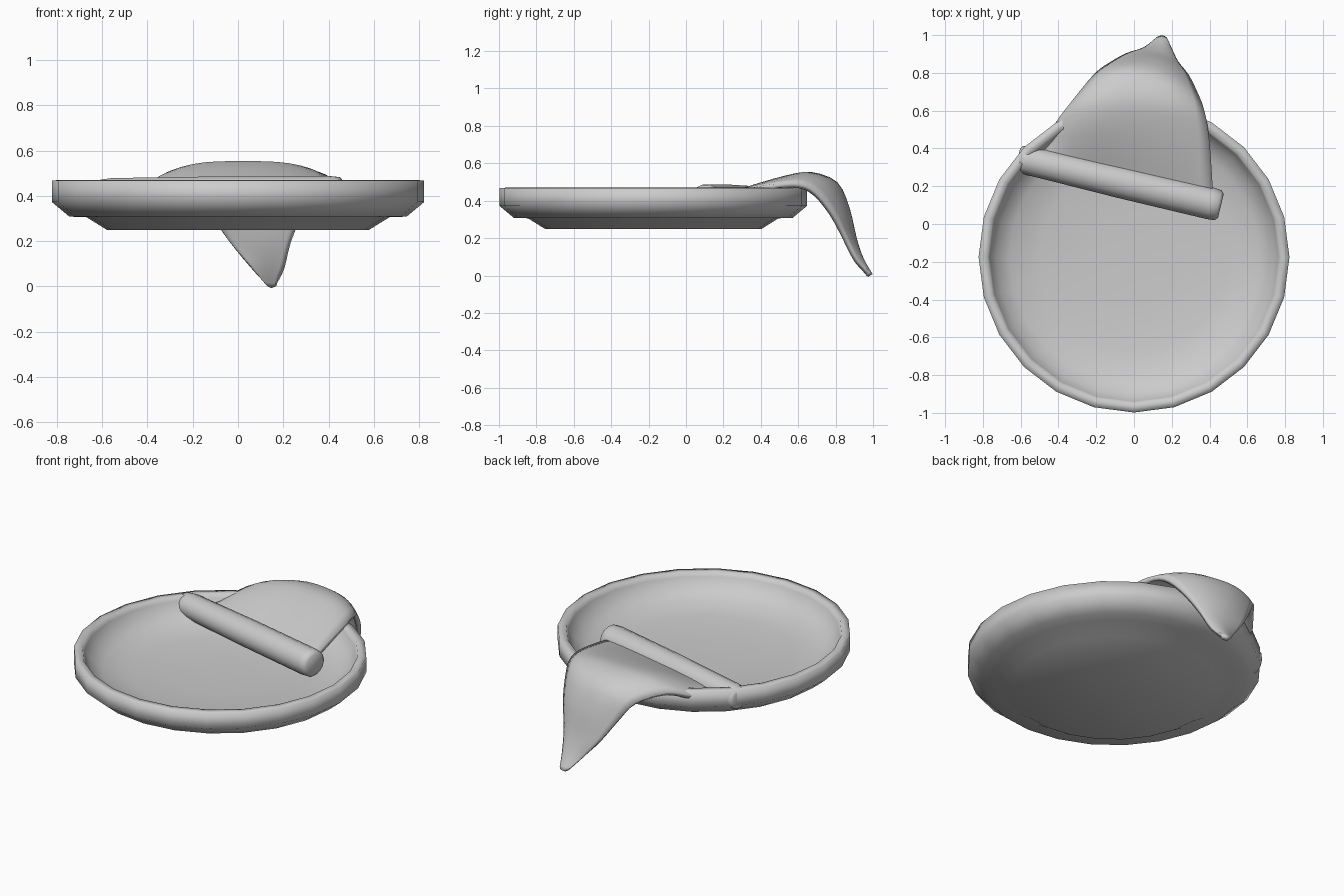
import bpy, math
from mathutils import Vector, Matrix

if "Cube" in bpy.data.objects:
    bpy.data.objects.remove(bpy.data.objects["Cube"])


def make_object(name, verts, faces, angle=40):
    me = bpy.data.meshes.new(name)
    me.from_pydata(verts, [], faces)
    me.update()
    ob = bpy.data.objects.new(name, me)
    bpy.context.collection.objects.link(ob)
    bpy.ops.object.select_all(action='DESELECT')
    ob.select_set(True)
    bpy.context.view_layer.objects.active = ob
    bpy.ops.object.shade_smooth_by_angle(angle=math.radians(angle))
    return ob


def lathe(name, profile, sides, matrix, squash=1.0, angle=40):
    """Spin (radius, height) points about local z; both ends become caps."""
    verts, faces = [], []
    for r, h in profile:
        for k in range(sides):
            a = 2 * math.pi * k / sides
            verts.append(matrix @ Vector((r * math.cos(a), squash * r * math.sin(a), h)))
    for i in range(len(profile) - 1):
        for k in range(sides):
            n = (k + 1) % sides
            faces.append((i * sides + k, i * sides + n, (i + 1) * sides + n, (i + 1) * sides + k))
    last = (len(profile) - 1) * sides
    faces.append(tuple(reversed(range(sides))))
    faces.append(tuple(range(last, last + sides)))
    return make_object(name, verts, faces, angle)


# Round tray: stepped foot, upright rounded rim and dished inside
tray_profile = [(0.58, 0.25), (0.67, 0.306), (0.745, 0.308), (0.823, 0.373),
                (0.823, 0.468), (0.775, 0.47), (0.765, 0.445),
                (0.73, 0.395), (0.66, 0.352), (0.5, 0.325), (0.25, 0.315), (0.05, 0.312)]
lathe("tray", tray_profile, 24, Matrix.Translation((0, -0.175, 0)), angle=91)

# Rolled front edge of the cloth lying across the tray
start, end = Vector((-0.605, 0.347, 0.408)), Vector((0.455, 0.097, 0.408))
axis = end - start
length = axis.length
z = axis.normalized()
y = Vector((0, 0, 1))
x = y.cross(z)
roll_matrix = Matrix((x, y, z)).transposed().to_4x4()
roll_matrix.translation = start
roll_profile = [(0.05, -0.01), (0.068, 0.0), (0.076, 0.05), (0.084, length / 2),
                (0.085, length - 0.05), (0.081, length - 0.01), (0.065, length + 0.005)]
lathe("cloth_roll", roll_profile, 14, roll_matrix, squash=0.95, angle=60)

# Draped cloth: each row is left edge, middle, right edge
rows = [
    ((-0.50, 0.36, 0.41), (-0.03, 0.23, 0.42), (0.42, 0.12, 0.42)),
    ((-0.46, 0.44, 0.42), (-0.02, 0.39, 0.485), (0.41, 0.30, 0.46)),
    ((-0.42, 0.53, 0.445), (0.00, 0.54, 0.535), (0.395, 0.48, 0.49)),
    ((-0.33, 0.65, 0.485), (0.03, 0.67, 0.553), (0.37, 0.61, 0.49)),
    ((-0.21, 0.795, 0.44), (0.07, 0.80, 0.50), (0.335, 0.70, 0.44)),
    ((-0.13, 0.855, 0.33), (0.09, 0.87, 0.36), (0.29, 0.79, 0.33)),
    ((-0.04, 0.905, 0.20), (0.12, 0.908, 0.20), (0.235, 0.86, 0.20)),
    ((0.05, 0.935, 0.09), (0.14, 0.95, 0.09), (0.205, 0.92, 0.08)),
    ((0.115, 0.985, 0.018), (0.147, 0.998, 0.008), (0.175, 0.985, 0.018)),
]
rows = [[Vector(p) for p in row] for row in rows]


def spline(p0, p1, p2, p3, t):
    return 0.5 * (2 * p1 + (p2 - p0) * t + (2 * p0 - 5 * p1 + 4 * p2 - p3) * t ** 2
                  + (3 * p1 - p0 - 3 * p2 + p3) * t ** 3)


STEPS, COLS = 3, 14
verts, faces = [], []
count = (len(rows) - 1) * STEPS + 1
for i in range(count):
    seg = min(i // STEPS, len(rows) - 2)
    t = i / STEPS - seg
    near = [rows[max(0, min(len(rows) - 1, seg + d))] for d in (-1, 0, 1, 2)]
    left, mid, right = (spline(*(r[k] for r in near), t) for k in range(3))
    for j in range(COLS + 1):
        s = 2 * j / COLS - 1
        side = (right - left) / 2 * s
        sag = (left + right) / 2 - mid
        p = mid + side + sag * s * s
        # each half falls from the flat middle to its own edge height
        edge = right.z if s > 0 else left.z
        p.z = mid.z + (edge - mid.z) * abs(s) ** 3.2
        verts.append(p)
W = COLS + 1
for i in range(count - 1):
    for j in range(COLS):
        a = i * W + j
        faces.append((a, a + 1, a + W + 1, a + W))
cloth = make_object("draped_cloth", verts, faces, 60)
solid = cloth.modifiers.new("thickness", 'SOLIDIFY')
solid.thickness = 0.028
solid.offset = -1
